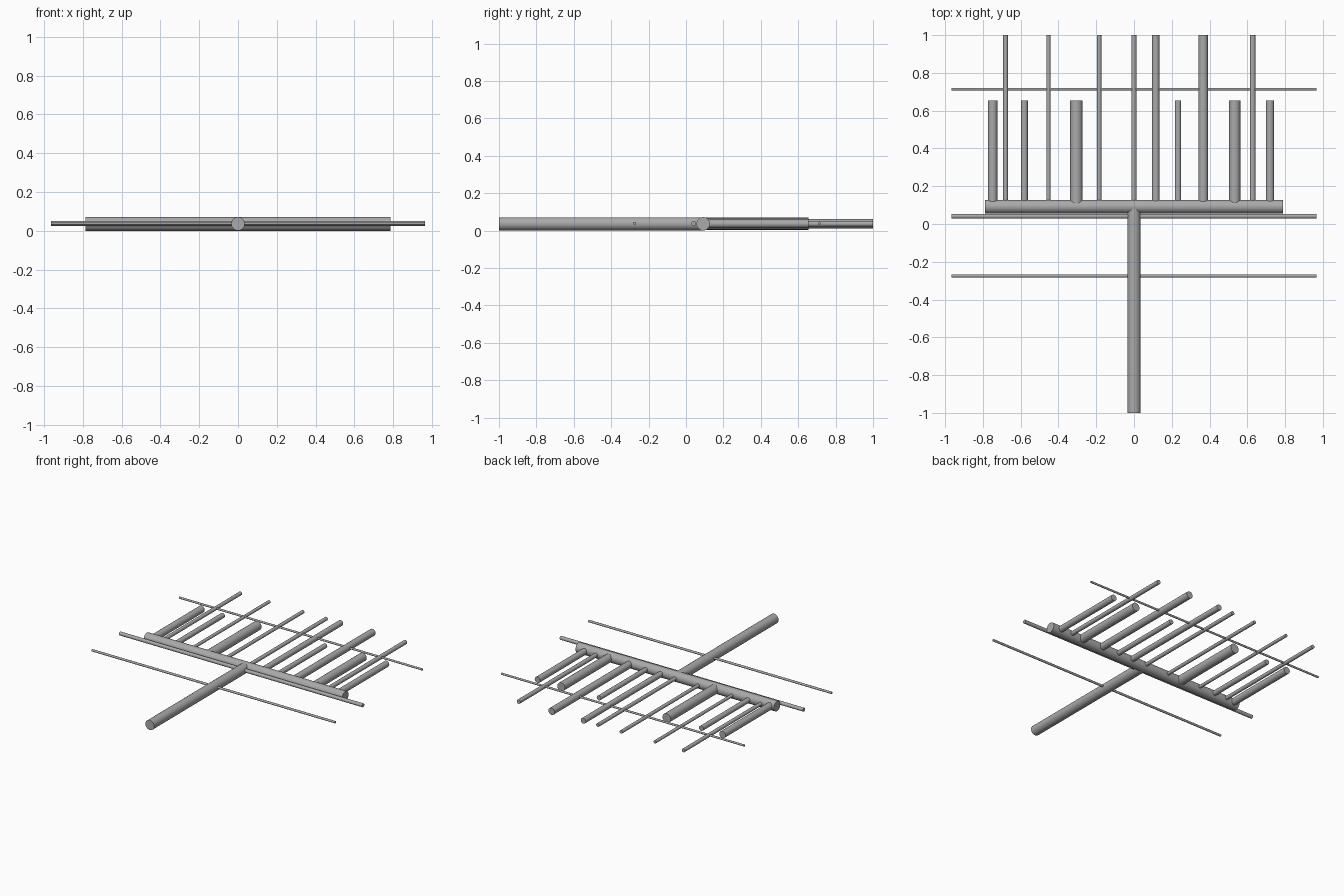
import bpy
from math import pi

cube = bpy.data.objects.get("Cube")
if cube:
    bpy.data.objects.remove(cube)

# One plain grey for everything
grey = bpy.data.materials.new("plain_grey")
grey.use_nodes = True
colour = (0.4, 0.4, 0.4, 1)
grey.diffuse_color = colour
grey.node_tree.nodes["Principled BSDF"].inputs["Base Color"].default_value = colour

AXIS_Z = 0.036
BEAM_Y = 0.092


def rod(name, radius, length, centre, along):
    """Capped cylinder lying along x or y."""
    turn = (0, pi / 2, 0) if along == "x" else (pi / 2, 0, 0)
    bpy.ops.mesh.primitive_cylinder_add(vertices=24, radius=radius, depth=length,
                                        location=centre, rotation=turn)
    obj = bpy.context.object
    obj.name = name
    obj.data.materials.append(grey)
    bpy.ops.object.shade_smooth_by_angle()
    return obj


def tine(name, x, radius, tip):
    rod(name, radius, tip - BEAM_Y, (x, (tip + BEAM_Y) / 2, AXIS_Z), "y")


# Central shaft and the head beam it carries
rod("shaft", 0.035, 1 + BEAM_Y, (0, (BEAM_Y - 1) / 2, AXIS_Z), "y")
rod("head_beam", 0.036, 1.575, (0, BEAM_Y, AXIS_Z), "x")

# Thin cross bars
for name, y, radius in (("front_cross_bar", -0.275, 0.008),
                        ("middle_cross_bar", 0.041, 0.013),
                        ("back_cross_bar", 0.714, 0.007)):
    rod(name, radius, 1.93, (0, y, 0.038), "x")

# Long tines: x position, radius
for i, (x, radius) in enumerate(((-0.68, 0.013), (-0.453, 0.011), (-0.185, 0.012),
                                 (0, 0.013), (0.115, 0.02), (0.367, 0.025),
                                 (0.628, 0.015))):
    tine(f"long_tine_{i + 1}", x, radius, 1.0)

# Short tines: x position, radius
for i, (x, radius) in enumerate(((-0.748, 0.025), (-0.58, 0.018), (-0.305, 0.033),
                                 (0.233, 0.017), (0.533, 0.03), (0.72, 0.022))):
    tine(f"short_tine_{i + 1}", x, radius, 0.655)
